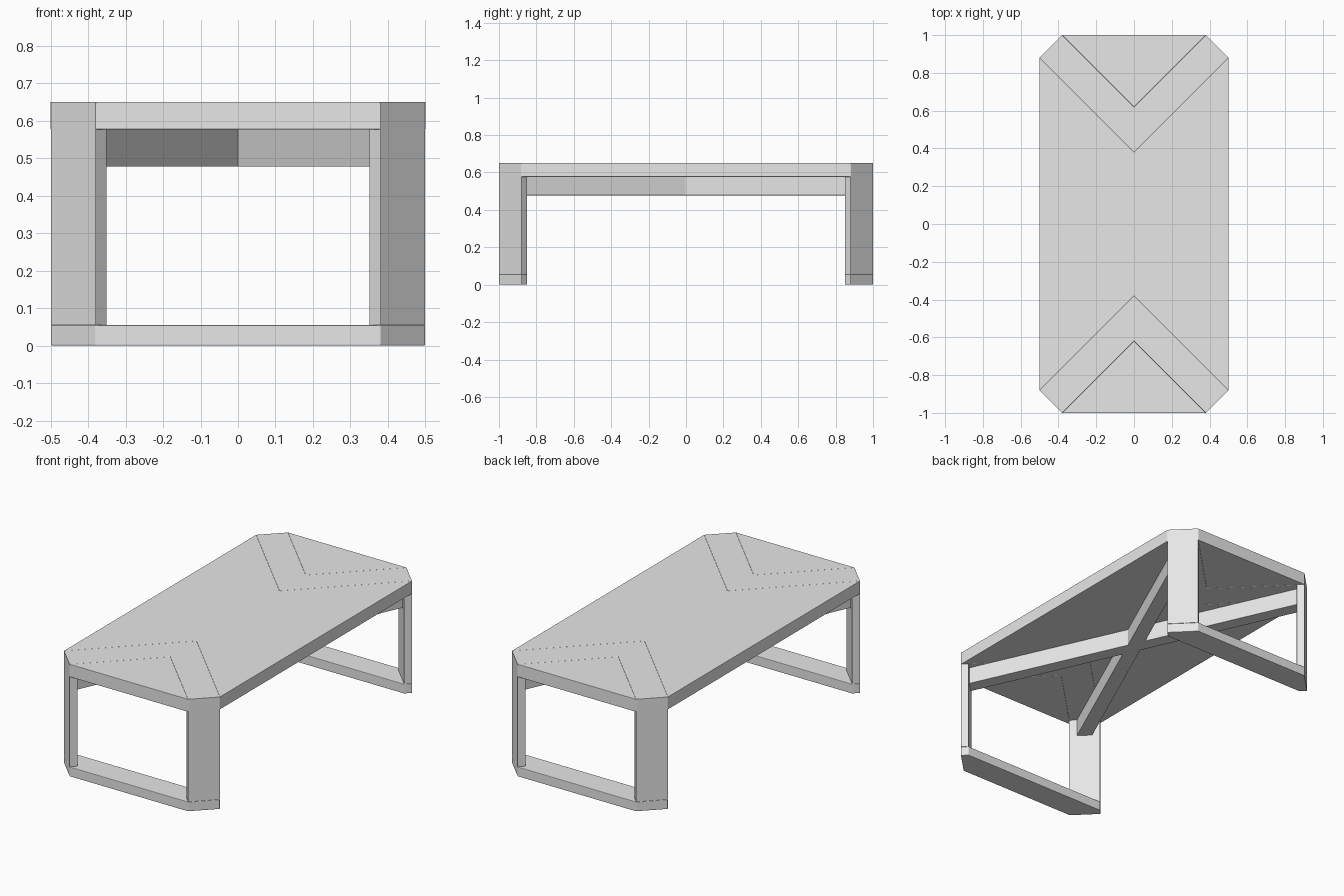
import bpy, bmesh, math
from mathutils import Vector

if "Cube" in bpy.data.objects:
    bpy.data.objects.remove(bpy.data.objects["Cube"], do_unlink=True)

grey = bpy.data.materials.new("plain_grey")
grey.use_nodes = True
grey.diffuse_color = (0.8, 0.8, 0.8, 1)
grey.node_tree.nodes["Principled BSDF"].inputs["Base Color"].default_value = (0.8, 0.8, 0.8, 1)

HEIGHT, UNDER, FOOT, BAR = 0.65, 0.577, 0.055, 0.478   # main levels
HX, HY, CUT = 0.5, 1.0, 0.12                           # half sizes, corner cut
INSET = 0.03                                           # leg depth along x and y
CX, CY = HX - CUT, HY - CUT


def loft(name, lower, upper, bevel=0.003):
    """Solid between two matching rings of 3D points, with eased edges."""
    bm = bmesh.new()
    a = [bm.verts.new(p) for p in lower]
    b = [bm.verts.new(p) for p in upper]
    bm.faces.new(a[::-1])
    bm.faces.new(b)
    n = len(a)
    for i in range(n):
        j = (i + 1) % n
        bm.faces.new((a[i], a[j], b[j], b[i]))
    bmesh.ops.recalc_face_normals(bm, faces=bm.faces)
    mesh = bpy.data.meshes.new(name)
    bm.to_mesh(mesh)
    bm.free()
    mesh.materials.append(grey)
    obj = bpy.data.objects.new(name, mesh)
    bpy.context.collection.objects.link(obj)
    mod = obj.modifiers.new("eased_edges", "BEVEL")
    mod.width, mod.segments, mod.limit_method = bevel, 2, "ANGLE"
    return obj


def at(ring, z):
    return [(x, y, z) for x, y in ring]


def prism(name, ring, z0, z1, bevel=0.003):
    return loft(name, at(ring, z0), at(ring, z1), bevel)


# Main table panel with a V notch at each end
tip_outer, tip_inner = CY - HX, HY - CX
prism("main_panel", [(HX, -CY), (HX, CY), (0, tip_outer), (-HX, CY),
                     (-HX, -CY), (0, -tip_outer)], UNDER, HEIGHT, 0.0015)

for end, s in (("front", -1), ("back", 1)):
    # Triangular end panel
    prism(end + "_end_panel", [(-CX, s * HY), (CX, s * HY), (0, s * tip_inner)],
          UNDER, HEIGHT, 0.0015)

    # Chevron board, mitred where it folds into the legs
    def chevron(d):
        return [(HX - d, s * (CY - d)), (CX - d, s * (HY - d)), (0, s * tip_inner),
                (d - CX, s * (HY - d)), (d - HX, s * (CY - d)), (0, s * tip_outer)]
    loft(end + "_chevron", at(chevron(INSET), UNDER), at(chevron(0), HEIGHT), 0.0015)

    # Floor rail
    prism(end + "_floor_rail", [(HX, s * CY), (CX, s * HY), (-CX, s * HY), (-HX, s * CY),
                                (INSET - HX, s * (CY - INSET)),
                                (HX - INSET, s * (CY - INSET))], 0, FOOT)

    # Slab legs across the cut corners
    for side, m in (("left", 1), ("right", -1)):
        ring = [(m * HX, s * CY), (m * CX, s * HY),
                (m * (CX - INSET), s * (HY - INSET)), (m * (HX - INSET), s * (CY - INSET))]
        tops = (HEIGHT, HEIGHT, UNDER, UNDER)
        loft(f"{end}_{side}_leg", at(ring, FOOT),
             [(x, y, z) for (x, y), z in zip(ring, tops)], 0.0015)

# Crossed braces joining opposite legs under the panel
along = Vector(((HX + CX) / 2 - INSET, (HY + CY) / 2 - INSET)).normalized()
across = Vector((along.y, -along.x))
half = 0.04
reach = HX + CY - 2 * INSET + 0.01
ring = [(half / across.x, 0), (-half / across.x, 0),
        (0, half / across.y), (0, -half / across.y)]
for k in (half, -half):
    p = across * k
    p = p + along * ((reach - p.x - p.y) / (along.x + along.y))
    ring += [(mx * p.x, my * p.y) for mx in (1, -1) for my in (1, -1)]
ring.sort(key=lambda p: math.atan2(p[1], p[0]))
prism("cross_brace", ring, BAR, UNDER, 0.0015)
